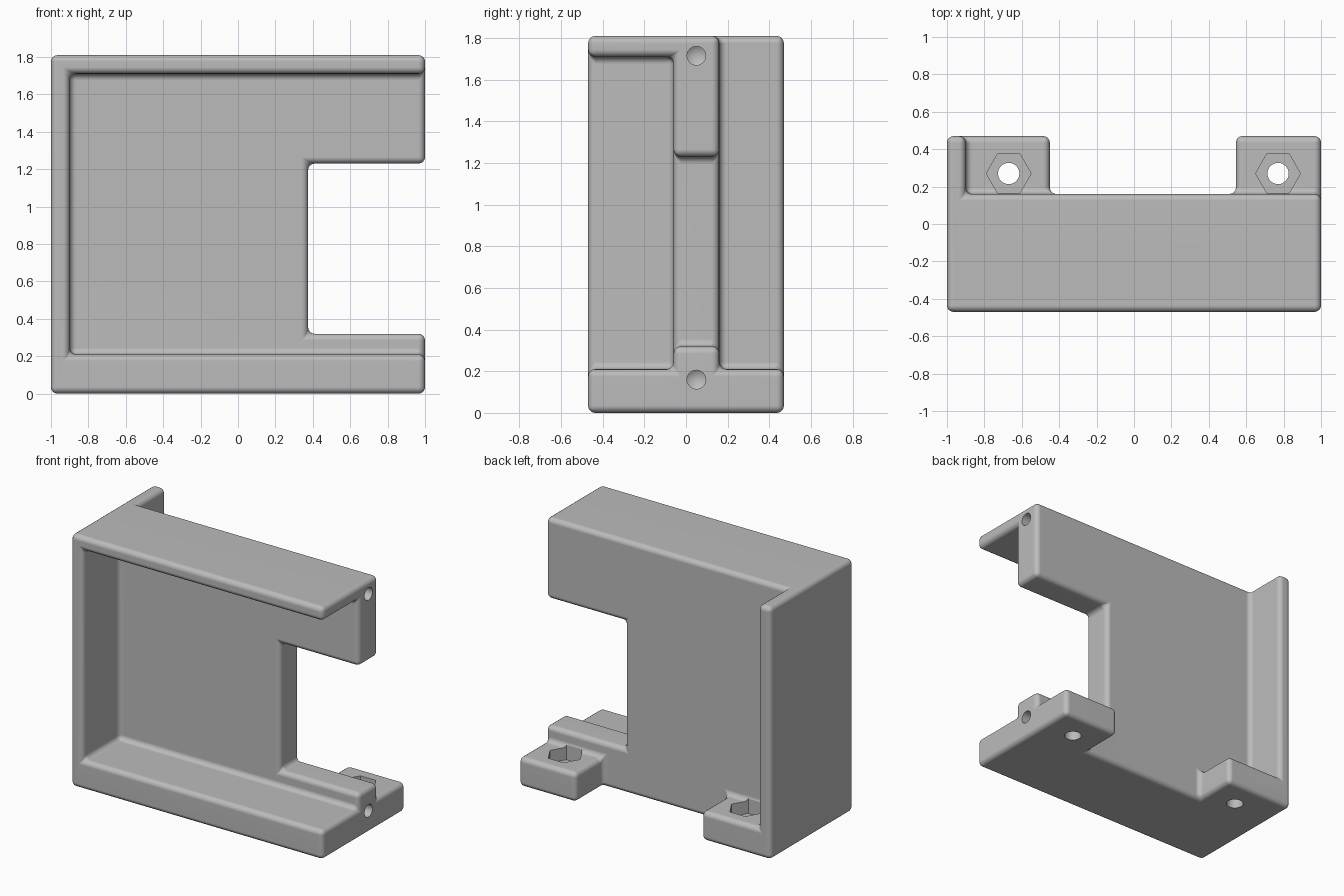
import bpy, bmesh, math
from mathutils import Matrix, Vector

if "Cube" in bpy.data.objects:
    bpy.data.objects.remove(bpy.data.objects["Cube"], do_unlink=True)

grey = bpy.data.materials.new("plain_grey")
grey.use_nodes = True
COLOUR = (0.5, 0.5, 0.5, 1)
grey.diffuse_color = COLOUR
grey.node_tree.nodes["Principled BSDF"].inputs["Base Color"].default_value = COLOUR

# Grid planes that bound every block of the bracket
XS = [-1, -0.9, -0.45, 0.375, 0.545, 1]
YS = [-0.47, -0.06, 0.16, 0.47]
ZS = [0, 0.21, 0.32, 1.23, 1.71, 1.81]


def solid(i, j, k):
    """Which cells of the grid are filled."""
    if not (0 <= i < len(XS) - 1 and 0 <= j < len(YS) - 1 and 0 <= k < len(ZS) - 1):
        return False
    if i == 0:                      # full-depth side wall
        return True
    if j == 2:                      # two mounting feet behind the panel
        return k == 0 and i in (1, 4)
    if j == 1:                      # back panel with its open notch
        return not (i >= 3 and k == 2)
    return k in (0, 4)              # base and roof in front of the panel


def object_from(bm, name):
    mesh = bpy.data.meshes.new(name)
    bm.to_mesh(mesh)
    bm.free()
    obj = bpy.data.objects.new(name, mesh)
    bpy.context.collection.objects.link(obj)
    mesh.materials.append(grey)
    return obj


# Bracket body: outer skin of the filled cells, merged into large faces
bm = bmesh.new()
for i in range(len(XS) - 1):
    for j in range(len(YS) - 1):
        for k in range(len(ZS) - 1):
            if not solid(i, j, k):
                continue
            for axis in range(3):
                for side in (0, 1):
                    near = [i, j, k]
                    near[axis] += 2 * side - 1
                    if solid(*near):
                        continue
                    corners = []
                    for a, b in ((0, 0), (1, 0), (1, 1), (0, 1)):
                        c = [i, j, k]
                        c[axis] += side
                        c[(axis + 1) % 3] += a
                        c[(axis + 2) % 3] += b
                        corners.append(bm.verts.new((XS[c[0]], YS[c[1]], ZS[c[2]])))
                    bm.faces.new(corners)
bmesh.ops.remove_doubles(bm, verts=bm.verts, dist=0.001)
bmesh.ops.recalc_face_normals(bm, faces=bm.faces)
bmesh.ops.dissolve_limit(bm, angle_limit=0.02, verts=bm.verts, edges=bm.edges)
body = object_from(bm, "bracket_body")

# Rounded edges and filleted inner corners
bevel = body.modifiers.new("rounded_edges", "BEVEL")
bevel.width = 0.035
bevel.segments = 4
bevel.limit_method = "ANGLE"


def cutter(name, sides, radius, depth, matrix, tip=0):
    """Prism along local z starting at the origin, with an optional drill tip."""
    bm = bmesh.new()
    bmesh.ops.create_cone(bm, cap_ends=True, segments=sides, radius1=radius,
                          radius2=radius, depth=depth,
                          matrix=Matrix.Translation((0, 0, depth / 2)))
    if tip:
        end = [f for f in bm.faces if f.normal.z > 0.9]
        bmesh.ops.poke(bm, faces=end, offset=tip)
    bm.transform(matrix)
    obj = object_from(bm, name)
    obj.hide_render = True
    obj.hide_viewport = True
    cut = body.modifiers.new(name, "BOOLEAN")
    cut.operation = "DIFFERENCE"
    cut.solver = "EXACT"
    cut.object = obj
    return obj


cutters = []
# Screw holes with hexagonal nut pockets in the feet
for side, x in (("right", -0.67), ("left", 0.77)):
    cutters.append(cutter(side + "_screw_hole", 32, 0.057, 0.5,
                          Matrix.Translation((x, 0.27, -0.1))))
    cutters.append(cutter(side + "_nut_pocket", 6, 0.12, 0.3,
                          Matrix.Translation((x, 0.27, 0.12)) @ Matrix.Rotation(math.pi / 6, 4, "Z")))
# Blind drilled holes in the open end
for level, z in (("lower", 0.16), ("upper", 1.715)):
    cutters.append(cutter(level + "_end_hole", 32, 0.045, 0.4,
                          Matrix.Translation((1.1, 0.05, z)) @ Matrix.Rotation(-math.pi / 2, 4, "Y"),
                          tip=0.03))

# Bake the modifiers and shade the result
baked = bpy.data.meshes.new_from_object(body.evaluated_get(bpy.context.evaluated_depsgraph_get()))
body.modifiers.clear()
body.data = baked
for obj in cutters:
    bpy.data.objects.remove(obj, do_unlink=True)
bpy.ops.object.select_all(action="DESELECT")
body.select_set(True)
bpy.context.view_layer.objects.active = body
bpy.ops.object.shade_smooth_by_angle(angle=math.radians(32))
weighted = body.modifiers.new("flat_face_normals", "WEIGHTED_NORMAL")
weighted.keep_sharp = True
